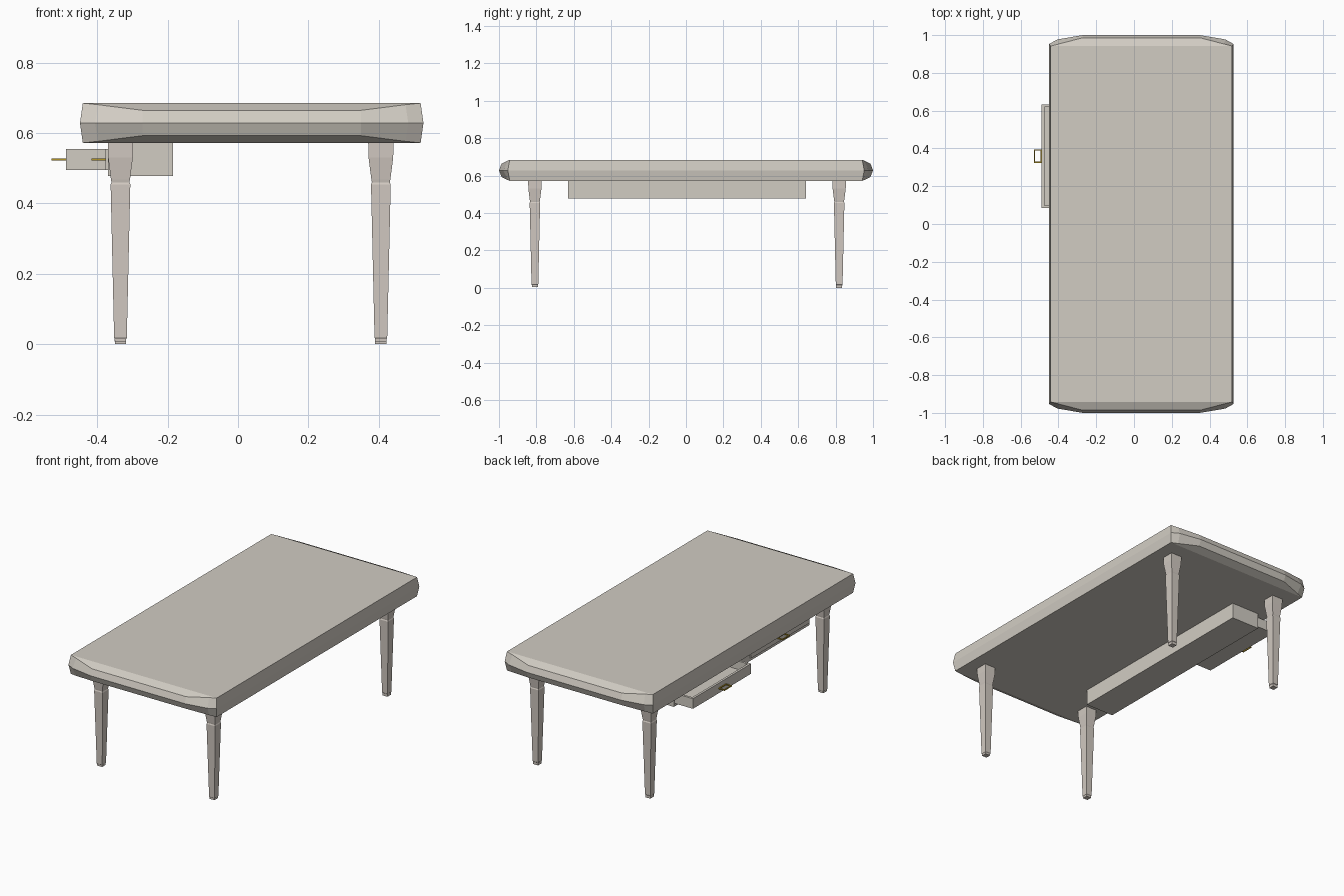
import bpy, bmesh

if "Cube" in bpy.data.objects:
    bpy.data.objects.remove(bpy.data.objects["Cube"])


def material(name, rgb):
    m = bpy.data.materials.new(name)
    m.diffuse_color = (*rgb, 1)
    m.use_nodes = True
    m.node_tree.nodes["Principled BSDF"].inputs["Base Color"].default_value = m.diffuse_color
    return m


WOOD = material("pale_wood", (0.64, 0.605, 0.545))
LEG = material("leg_wood", (0.64, 0.585, 0.535))
BRASS = material("brass", (0.45, 0.30, 0.02))


def finish(name, bm, mat):
    bmesh.ops.recalc_face_normals(bm, faces=bm.faces)
    me = bpy.data.meshes.new(name)
    bm.to_mesh(me)
    bm.free()
    me.materials.append(mat)
    ob = bpy.data.objects.new(name, me)
    bpy.context.collection.objects.link(ob)
    return ob


def add_box(bm, lo, hi):
    vs = bmesh.ops.create_cube(bm, size=1)["verts"]
    for v in vs:
        for i in range(3):
            v.co[i] = (lo[i] + hi[i]) / 2 + v.co[i] * (hi[i] - lo[i])


def boxes(name, mat, parts):
    bm = bmesh.new()
    for lo, hi in parts:
        add_box(bm, lo, hi)
    return finish(name, bm, mat)


def loft(bm, rings):
    """Join rings of equal size with quads; returns the vertex rings."""
    vr = [[bm.verts.new(p) for p in r] for r in rings]
    n = len(vr[0])
    for a, b in zip(vr, vr[1:]):
        for i in range(n):
            j = (i + 1) % n
            bm.faces.new((a[i], a[j], b[j], b[i]))
    return vr


# Table top: bowed, bevelled ends and slightly peaked long sides
CX, ZM = 0.039, 0.6285


def top_ring(pts):
    """Mirror a quarter outline (x, y, z) into a full ring."""
    q = list(pts)
    ring = q + [(-x, y, z) for x, y, z in reversed(q)]
    ring += [(-x, -y, z) for x, y, z in q] + [(x, -y, z) for x, y, z in reversed(q)]
    return [(x + CX, y, z) for x, y, z in ring]


edge = [(0.48, 0.942, 0.0565), (0.437, 0.953, 0.052), (0.31, 0.986, 0.036)]
middle = [(0.488, 0.953, ZM), (0.445, 0.977, ZM), (0.31, 1.0, ZM)]
upper = [(x, y, ZM + h) for x, y, h in edge]
lower = [(x, y, ZM - h) for x, y, h in edge]
bm = bmesh.new()
vr = loft(bm, [top_ring(lower), top_ring(middle), top_ring(upper)])
for r in (vr[0], vr[2]):
    bm.faces.new(r[0:6])                       # sloping end facets
    bm.faces.new(r[6:12])
    bm.faces.new((r[0], r[5], r[6], r[11]))    # flat field
finish("table_top", bm, WOOD)

# Square tapered legs with a collar groove and a small foot
PROFILE = [(0.574, 0.036), (0.53, 0.035), (0.468, 0.027), (0.460, 0.0255),
           (0.454, 0.028), (0.018, 0.018), (0.016, 0.0165)]


def leg(name, x, y, base):
    bm = bmesh.new()
    rings = [[(x + sx * w, y + sy * w, z) for sx, sy in ((1, 1), (-1, 1), (-1, -1), (1, -1))]
             for z, w in PROFILE + [(base, 0.016)]]
    vr = loft(bm, rings)
    bm.faces.new(vr[0])
    bm.faces.new(vr[-1])
    finish(name, bm, LEG)


for side, x in (("left", -0.334), ("right", 0.406)):
    leg("front_leg_" + side, x, -0.808, 0.006)
    leg("back_leg_" + side, x, 0.819, 0.0)

# Drawer housing under the top, open towards -x
X0, X1, Y0, Y1, Z0, Z1 = -0.37, -0.185, -0.632, 0.642, 0.478, 0.573
boxes("drawer_housing", WOOD, [
    ((X0, Y0, Z0), (X1, Y1, 0.493)),
    ((X0, Y0, 0.557), (X1, Y1, Z1)),
    ((X1 - 0.015, Y0, 0.493), (X1, Y1, 0.557)),
    ((X0, Y0, 0.493), (X1 - 0.015, Y0 + 0.007, 0.557)),
    ((X0, Y1 - 0.007, 0.493), (X1 - 0.015, Y1, 0.557)),
    ((X0, -0.073, 0.493), (X1 - 0.015, 0.083, 0.557)),
])


# Open-topped drawers, each with a flat square pull
def drawer(name, x, yc):
    a, b, d, t = yc - 0.274, yc + 0.274, 0.165, 0.014
    lo, hi = 0.495, 0.555
    boxes(name, WOOD, [
        ((x, a, lo), (x + d, b, lo + 0.01)),
        ((x, a, lo + 0.01), (x + t, b, hi)),
        ((x + d - t, a, lo + 0.01), (x + d, b, hi)),
        ((x + t, a, lo + 0.01), (x + d - t, a + t, hi)),
        ((x + t, b - t, lo + 0.01), (x + d - t, b, hi)),
    ])
    w, r, z0, z1 = 0.035, 0.006, 0.5215, 0.5275
    boxes(name + "_handle", BRASS, [
        ((x - 0.041, yc - w, z0), (x - 0.041 + r, yc + w, z1)),
        ((x - r, yc - w, z0), (x, yc + w, z1)),
        ((x - 0.041 + r, yc - w, z0), (x - r, yc - w + r, z1)),
        ((x - 0.041 + r, yc + w - r, z0), (x - r, yc + w, z1)),
    ])


drawer("open_drawer", -0.489, 0.359)
drawer("closed_drawer", -0.376, -0.349)
